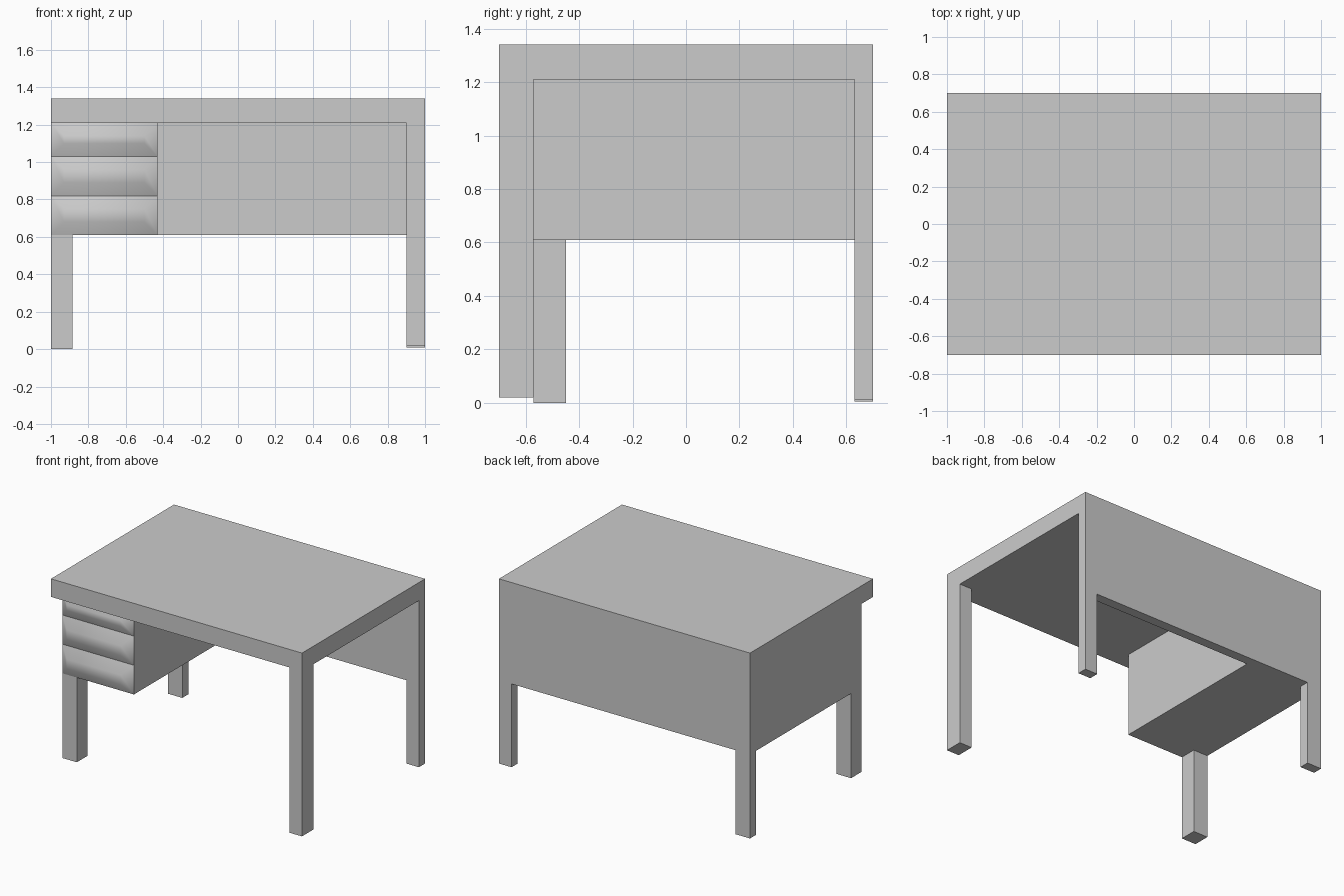
import bpy, bmesh
from mathutils import Vector

if "Cube" in bpy.data.objects:
    bpy.data.objects.remove(bpy.data.objects["Cube"])


def finish(name, bm):
    bmesh.ops.recalc_face_normals(bm, faces=bm.faces)
    mesh = bpy.data.meshes.new(name)
    bm.to_mesh(mesh)
    bm.free()
    obj = bpy.data.objects.new(name, mesh)
    bpy.context.collection.objects.link(obj)
    return obj


def box(name, x, y, z):
    bm = bmesh.new()
    bmesh.ops.create_cube(bm, size=1)
    for v in bm.verts:
        v.co = Vector(lo + (c + 0.5) * (hi - lo) for c, (lo, hi) in zip(v.co, (x, y, z)))
    return finish(name, bm)


# Bulging drawer front: chamfered border rising to a narrow flat centre
def drawer_front(name, x, z, y=-0.57, inset=0.07, bulge=0.05):
    def ring(d, depth):
        return [bm.verts.new((px, y - depth, pz)) for px, pz in (
            (x[0] + d, z[0] + d), (x[1] - d, z[0] + d),
            (x[1] - d, z[1] - d), (x[0] + d, z[1] - d))]
    bm = bmesh.new()
    outer, inner = ring(0, 0), ring(inset, bulge)
    bm.faces.new(inner)
    bm.faces.new(outer[::-1])
    for i in range(4):
        j = (i + 1) % 4
        bm.faces.new((outer[i], outer[j], inner[j], inner[i]))
    # keep the outer rim crisp, the bulge smooth
    back_edges = [e for e in bm.edges if all(v in outer for v in e.verts)]
    for e in back_edges:
        e.smooth = False
    for f in bm.faces:
        f.smooth = True
    return finish(name, bm)


# Tabletop and back panel
box("tabletop", (-1, 1), (-0.7, 0.7), (1.21, 1.34))
box("back_panel", (-1, 1), (0.63, 0.7), (0.61, 1.21))

# Drawer cabinet with three fronts, set back from the top's front edge
box("drawer_cabinet", (-1, -0.43), (-0.57, 0.63), (0.61, 1.21))
levels = (0.61, 0.82, 1.03, 1.21)
for i, z in enumerate(zip(levels, levels[1:])):
    drawer_front(f"drawer_front_{i + 1}", (-1, -0.43), z)

# Legs
box("front_leg_right", (0.9, 1), (-0.7, -0.57), (0.02, 1.21))
box("front_leg_left", (-1, -0.885), (-0.57, -0.45), (0, 0.61))
box("back_leg_right", (0.9, 1), (0.63, 0.7), (0.01, 0.61))
box("back_leg_left", (-1, -0.885), (0.63, 0.7), (0.005, 0.61))
